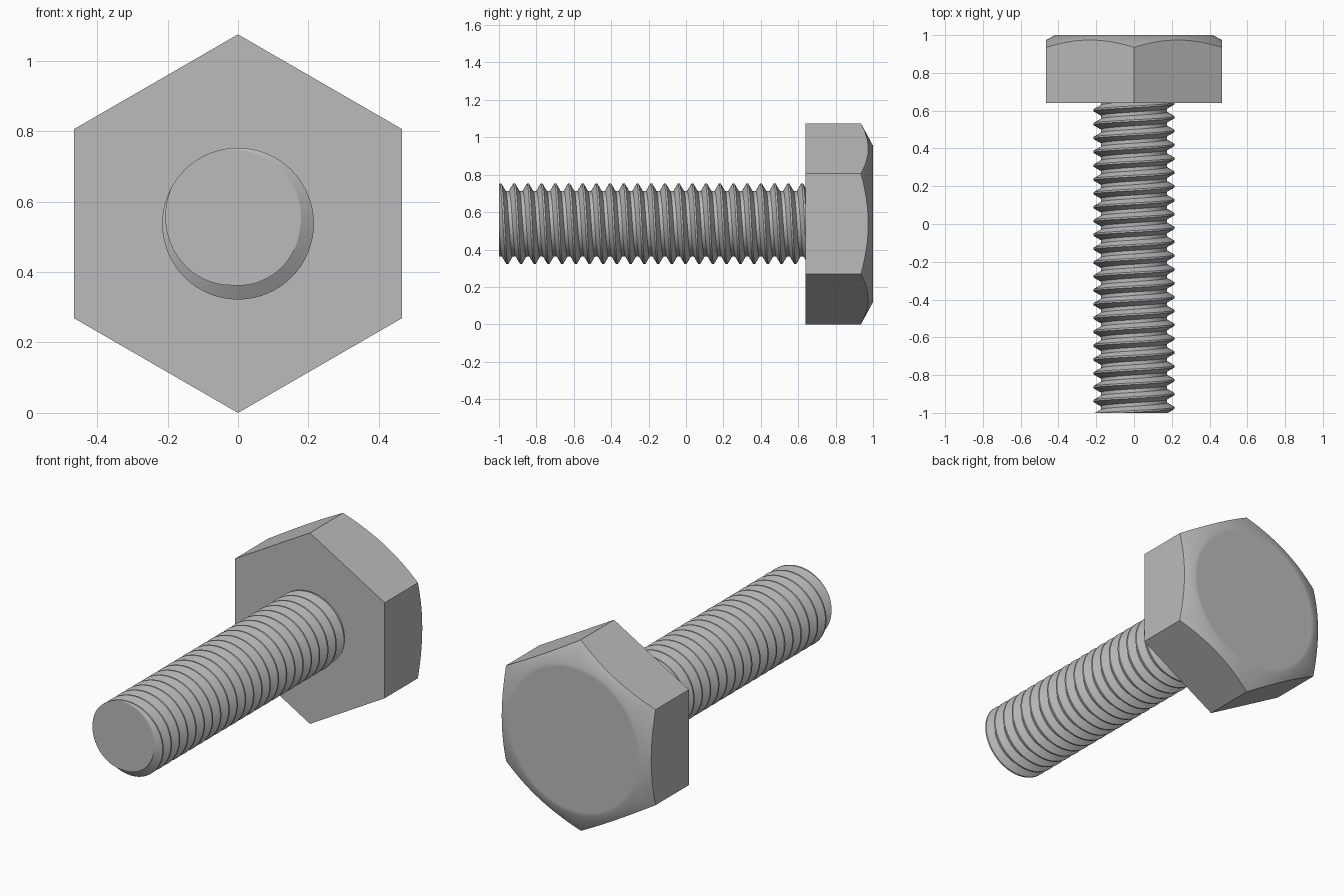
import bpy, bmesh
from math import pi, sin, cos, radians
from mathutils import Vector

if "Cube" in bpy.data.objects:
    bpy.data.objects.remove(bpy.data.objects["Cube"], do_unlink=True)

AXIS_Z = 0.5375            # height of the bolt axis, also the head's corner radius
HEAD_BACK, HEAD_FACE = 1.0, 0.64

steel = bpy.data.materials.new("grey steel")
steel.use_nodes = True
colour = (0.5, 0.5, 0.5, 1)
steel.diffuse_color = colour
steel.node_tree.nodes["Principled BSDF"].inputs["Base Color"].default_value = colour


def polar(radius, angle, y):
    """Point around the bolt axis; the angle runs from +z towards +x."""
    return Vector((radius * sin(angle), y, AXIS_Z + radius * cos(angle)))


def finish(bm, name, angle):
    bmesh.ops.recalc_face_normals(bm, faces=bm.faces)
    mesh = bpy.data.meshes.new(name)
    bm.to_mesh(mesh)
    bm.free()
    mesh.materials.append(steel)
    obj = bpy.data.objects.new(name, mesh)
    bpy.context.collection.objects.link(obj)
    bpy.ops.object.select_all(action="DESELECT")
    obj.select_set(True)
    bpy.context.view_layer.objects.active = obj
    bpy.ops.object.shade_smooth_by_angle(angle=radians(angle))
    return obj


# Hexagonal head, its back corners turned down by a shallow cone
def build_head(per_side=16, rim=0.4175, slope=0.54):
    bm = bmesh.new()
    count = 6 * per_side
    rings = [[], [], [], []]
    for i in range(count):
        a = 2 * pi * i / count
        offset = (i % per_side) / per_side * pi / 3 - pi / 6
        radius = AXIS_Z * cos(pi / 6) / cos(offset)
        edge_y = HEAD_BACK - (radius - rim) * slope
        spots = [(radius, HEAD_FACE), (radius, edge_y),
                 (rim, HEAD_BACK), (rim - 0.02, HEAD_BACK)]
        for ring, (r, y) in zip(rings, spots):
            ring.append(bm.verts.new(polar(r, a, y)))
    for low, high in zip(rings, rings[1:]):
        for i in range(count):
            j = (i + 1) % count
            bm.faces.new((low[i], low[j], high[j], high[i]))
    bm.faces.new(rings[0])
    bm.faces.new(rings[-1])
    return finish(bm, "hex_head", 35)


# Threaded shank: one profile swept along a right-handed helix, then trimmed
def build_shank(pitch=0.0733, crest=0.2155, root=0.176, steps=64):
    bm = bmesh.new()
    profile = [(crest, -1 / 16), (crest, 1 / 16), (root, 3 / 8), (root, 5 / 8)]
    start = -0.992 - 3 * pitch
    turns = int((HEAD_FACE - start) / pitch) + 4
    strands = []
    for radius, phase in profile:
        strands.append([bm.verts.new(polar(radius, 2 * pi * s / steps,
                                           start + pitch * (s / steps + phase)))
                        for s in range(turns * steps + 1)])
    # the last strand joins the first one a full turn further on
    strands.append(strands[0][steps:])
    for a, b in zip(strands, strands[1:]):
        for s in range(min(len(a), len(b)) - 1):
            bm.faces.new((a[s], a[s + 1], b[s + 1], b[s]))
    for y, normal in ((-1.0, -1), (HEAD_FACE + 0.01, 1)):
        cut = bmesh.ops.bisect_plane(
            bm, geom=bm.verts[:] + bm.edges[:] + bm.faces[:],
            plane_co=(0, y, 0), plane_no=(0, normal, 0), clear_outer=True)
        edges = [e for e in cut["geom_cut"] if isinstance(e, bmesh.types.BMEdge)]
        bmesh.ops.edgeloop_fill(bm, edges=edges)
    return finish(bm, "threaded_shank", 30)


build_head()
build_shank()
